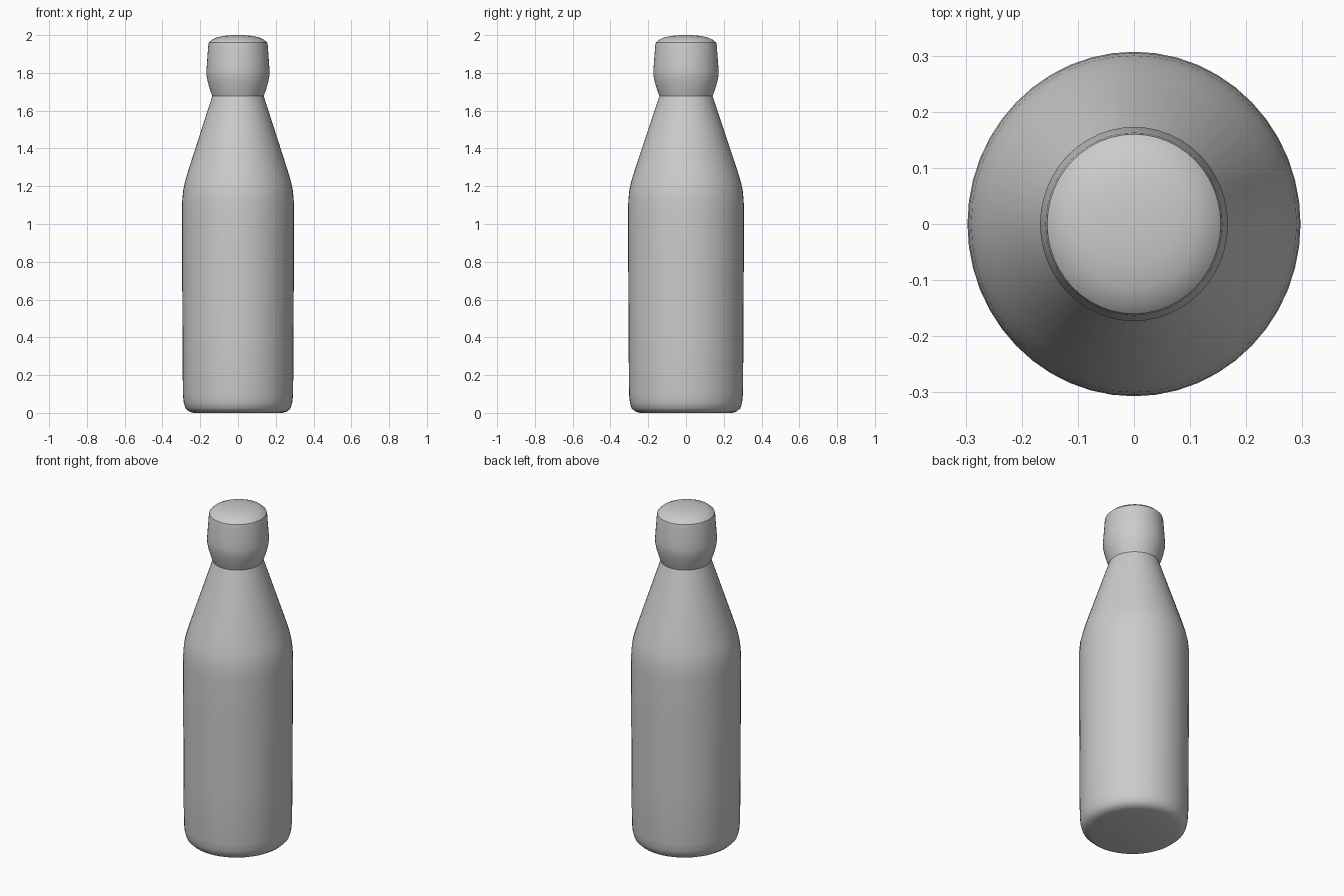
import bpy
import bmesh
import math

SEGMENTS = 48
X_SQUASH = 0.967  # the bottle is slightly narrower from side to side

cube = bpy.data.objects.get("Cube")
if cube:
    bpy.data.objects.remove(cube, do_unlink=True)

grey = bpy.data.materials.new("plain grey")
grey.use_nodes = True
colour = (0.6, 0.6, 0.6, 1)
grey.diffuse_color = colour
grey.node_tree.nodes["Principled BSDF"].inputs["Base Color"].default_value = colour


def lathe(name, profile, sharp_angle):
    """Spin a (radius, height) profile around z and cap both ends."""
    bm = bmesh.new()
    rings = []
    for radius, z in profile:
        angles = [2 * math.pi * i / SEGMENTS for i in range(SEGMENTS)]
        rings.append([bm.verts.new((radius * X_SQUASH * math.cos(a),
                                    radius * math.sin(a), z)) for a in angles])
    for low, high in zip(rings, rings[1:]):
        for i in range(SEGMENTS):
            j = (i + 1) % SEGMENTS
            bm.faces.new((low[i], low[j], high[j], high[i]))
    bm.faces.new(reversed(rings[0]))
    bm.faces.new(rings[-1])
    mesh = bpy.data.meshes.new(name)
    bm.to_mesh(mesh)
    bm.free()
    mesh.materials.append(grey)
    obj = bpy.data.objects.new(name, mesh)
    bpy.context.collection.objects.link(obj)
    bpy.ops.object.select_all(action="DESELECT")
    obj.select_set(True)
    bpy.context.view_layer.objects.active = obj
    bpy.ops.object.shade_smooth_by_angle(angle=math.radians(sharp_angle))
    return obj


# Body with rounded foot, straight wall, soft shoulder and tapered neck
lathe("bottle_body", [
    (0.245, 0), (0.27, 0.008), (0.288, 0.025), (0.297, 0.055), (0.302, 0.1),
    (0.304, 0.4), (0.306, 0.8), (0.307, 1.08), (0.305, 1.13), (0.3, 1.18),
    (0.29, 1.225), (0.27, 1.29), (0.14, 1.68)], 35)

# Flared stopper with a shallow domed top
lathe("bottle_cap", [
    (0.14, 1.675), (0.153, 1.71), (0.165, 1.75), (0.172, 1.785),
    (0.173, 1.81), (0.17, 1.85), (0.163, 1.945), (0.16, 1.96),
    (0.145, 1.974), (0.115, 1.988), (0.075, 1.996), (0.03, 2.0)], 30)
